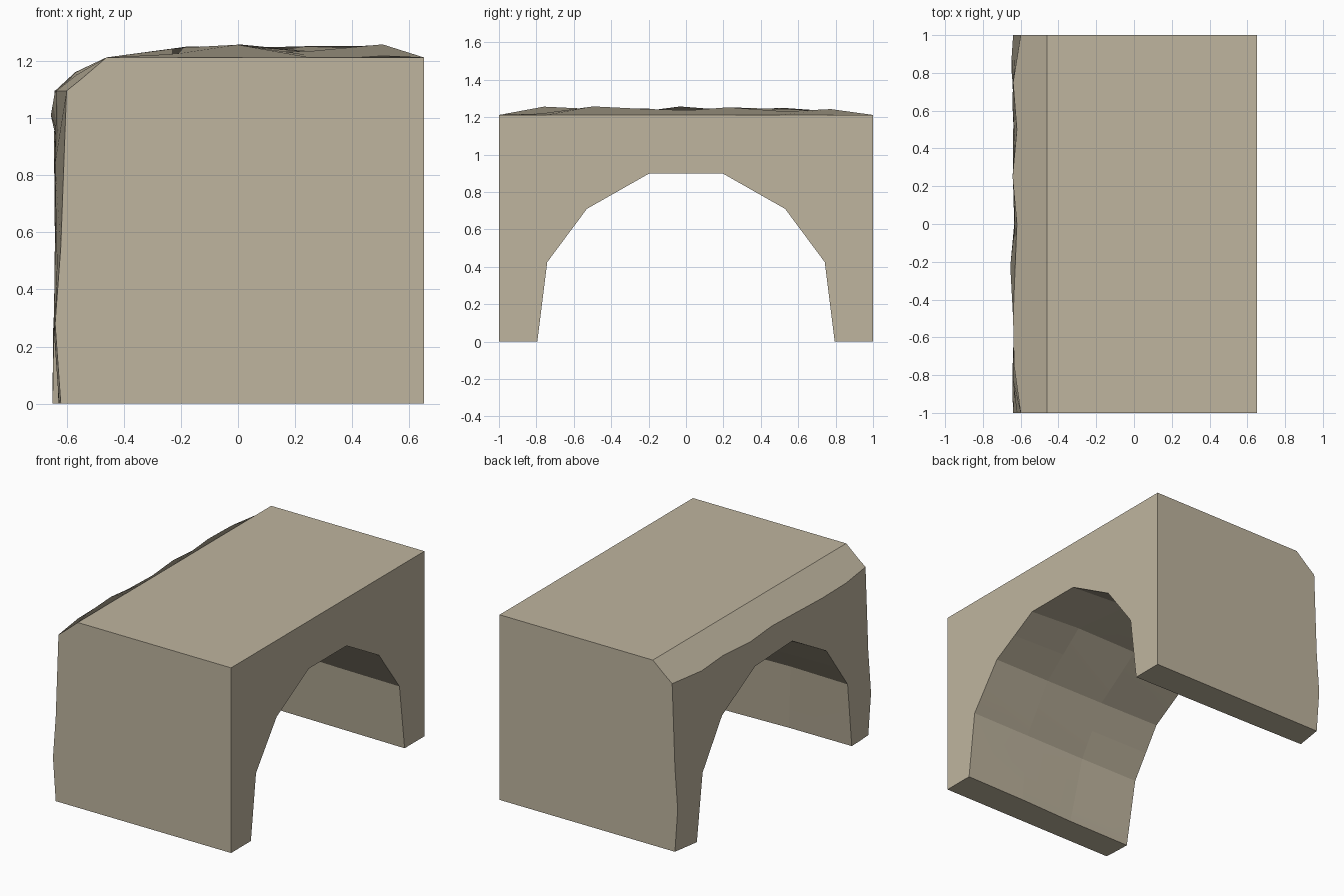
import bpy, random
from mathutils import Vector as V

if "Cube" in bpy.data.objects:
    bpy.data.objects.remove(bpy.data.objects["Cube"])

random.seed(4)
R = random.uniform
verts, lookup, faces, normals = [], {}, [], []


def vid(p):
    key = tuple(round(c, 5) for c in p)
    if key not in lookup:
        lookup[key] = len(verts)
        verts.append(key)
    return lookup[key]


def face(pts, normal=None):
    """Add a polygon facing `normal`; without one it faces into the arch."""
    n = V((0, 0, 0))
    for a, b in zip(pts, pts[1:] + pts[:1]):
        n += V(a).cross(V(b))
    n.normalize()
    mid = sum((V(p) for p in pts), V()) / len(pts)
    want = V(normal) if normal else V((0, -mid.y, -mid.z))
    if n.dot(want) < 0:
        pts, n = pts[::-1], -n
    faces.append([vid(p) for p in pts])
    normals.append(V(normal).normalized() if normal else n)


def grid(rows, normal=None):
    for r, s in zip(rows, rows[1:]):
        for i in range(len(r) - 1):
            face([r[i], r[i + 1], s[i + 1], s[i]], normal)


def halved(pts):
    """Insert the midpoint of every segment."""
    out = [pts[0]]
    for a, b in zip(pts, pts[1:]):
        out += [tuple((p + q) / 2 for p, q in zip(a, b)), b]
    return out


# Arch profile (y, z)
half = [(-.795, 0), (-.742, .425), (-.53, .71), (-.195, .9)]
corners = half + [(-y, z) for y, z in reversed(half)]

# Rough outline of the left face: up, across, down
ys = [-1 + .25 * i for i in range(9)]
side = [(-.62, 0), (-.64, .28), (-.62, .55)]
edge_x = [-.60, -.635, -.64, -.63, -.62, -.643, -.62, -.64, -.60]
lip = [(x, y, 1.095) for x, y in zip(edge_x, ys)]
outer = ([(x, -1, z) for x, z in side] + lip
         + [(x, 1, z) for x, z in reversed(side)])

# Tunnel lining with slightly uneven stonework
lining = [halved([(.65, y, z) for y, z in corners])]
for x in (.25, -.2, -.635):
    row = []
    for y, z in corners:
        k = 1 + R(0, .03)
        row.append((x + (R(-.015, .01) if x < -.5 else R(-.04, .04)),
                    y * k, z * k))
    lining.append(halved(row))
grid(lining)

# Left face, bulging between arch and outline
inner = lining[-1]
middle = [(-R(.625, .655), (a[1] + b[1]) / 2, (a[2] + b[2]) / 2)
          for a, b in zip(inner, outer)]
grid([inner, middle, outer], (-1, 0, 0))

# Bevel along the upper left edge
ridge = [(-.46, y, 1.212) for y in ys]
bevel = []
for y in ys:
    d = 0 if abs(y) == 1 else R(.005, .035)
    bevel.append((-.55 - .62 * d, y, 1.135 + .78 * d))
grid([lip, bevel, ridge], (-.64, 0, .77))

# Gently uneven top
top = [ridge]
for x in (-.2, .02, .25, .48):
    top.append([(x, y, 1.212) if abs(y) == 1 else
                (x + R(-.03, .03), y + R(-.04, .04), 1.212 + R(.005, .046))
                for y in ys])
top.append([(.65, y, 1.212) for y in ys])
grid(top, (0, 0, 1))

# Front and back walls, and the two feet
for s, k in ((-1, 0), (1, -1)):
    face([(x, s, z) for x, z in side] + [lip[k], bevel[k]]
         + [r[k] for r in top] + [(.65, s, 0)], (0, s, 0))
    face([outer[k], middle[k]] + [r[k] for r in reversed(lining)]
         + [(.65, s, 0)], (0, 0, -1))

# Flat right face around the arch opening
face(lining[0] + [(.65, 1, 0)] + top[-1][::-1] + [(.65, -1, 0)], (1, 0, 0))

mesh = bpy.data.meshes.new("arch_block")
mesh.from_pydata(verts, [], faces)
mesh.update()
mesh.shade_smooth()
mesh.normals_split_custom_set([normals[p.index] for p in mesh.polygons
                               for _ in p.loop_indices])
block = bpy.data.objects.new("arch_block", mesh)
bpy.context.collection.objects.link(block)

# Stone colour
stone = bpy.data.materials.new("stone")
stone.diffuse_color = (.52, .46, .345, 1)
stone.use_nodes = True
stone.node_tree.nodes["Principled BSDF"].inputs["Base Color"].default_value = stone.diffuse_color
mesh.materials.append(stone)
